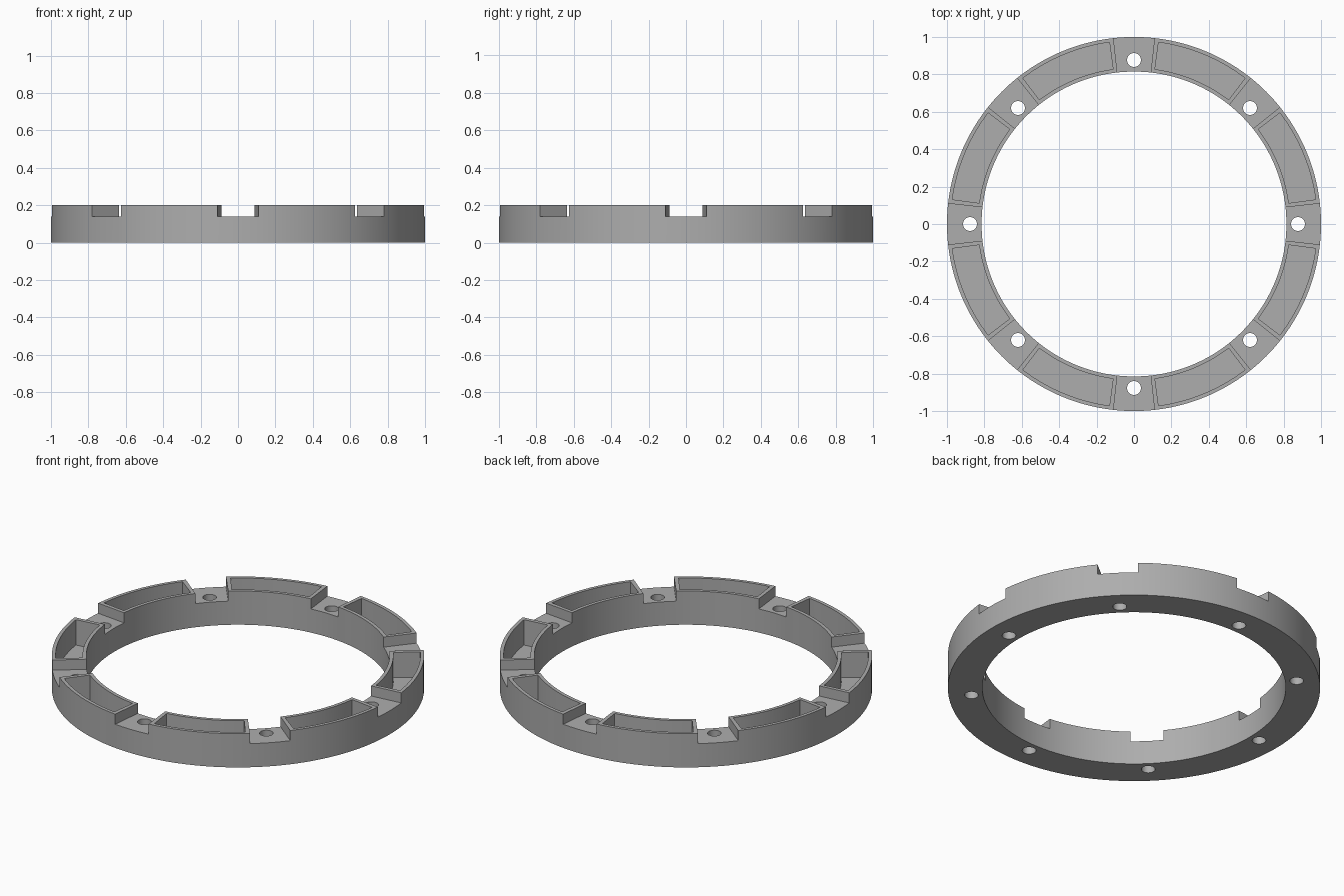
import bpy, bmesh
from math import sin, cos, pi, radians

if "Cube" in bpy.data.objects:
    bpy.data.objects.remove(bpy.data.objects["Cube"], do_unlink=True)

OUTER, INNER, HEIGHT = 1.0, 0.815, 0.2
NOTCH_HALF, NOTCH_FLOOR = radians(6.3), 0.14
POCKET_START, POCKET_FLOOR = radians(7.7), 0.05
HOLE_RADIUS, HOLE_CIRCLE = 0.037, 0.877
COUNT = 8
STEP = 2 * pi / COUNT

grey = bpy.data.materials.new("plain grey")
grey.use_nodes = True
grey.diffuse_color = (0.42, 0.42, 0.42, 1)
grey.node_tree.nodes["Principled BSDF"].inputs["Base Color"].default_value = grey.diffuse_color


def finish(bm, name):
    bmesh.ops.recalc_face_normals(bm, faces=bm.faces)
    mesh = bpy.data.meshes.new(name)
    bm.to_mesh(mesh)
    bm.free()
    mesh.materials.append(grey)
    obj = bpy.data.objects.new(name, mesh)
    bpy.context.collection.objects.link(obj)
    return obj


def arc_block(bm, r0, r1, z0, z1, a0, a1, steps, closed=False):
    """Rectangular section swept about the vertical axis."""
    section = [(r0, z0), (r1, z0), (r1, z1), (r0, z1)]
    rings = []
    for i in range(steps if closed else steps + 1):
        a = a0 + (a1 - a0) * i / steps
        rings.append([bm.verts.new((r * cos(a), r * sin(a), z)) for r, z in section])
    for i in range(steps):
        p, q = rings[i], rings[(i + 1) % len(rings)]
        for k in range(4):
            n = (k + 1) % 4
            bm.faces.new((p[k], p[n], q[n], q[k]))
    if not closed:
        bm.faces.new(rings[0])
        bm.faces.new(rings[-1])


def hole_block(bm, x, y, sides=32):
    """Upright cylinder for one bolt hole."""
    low, high = [[bm.verts.new((x + HOLE_RADIUS * cos(2 * pi * i / sides),
                                y + HOLE_RADIUS * sin(2 * pi * i / sides), z))
                  for i in range(sides)] for z in (-0.1, 0.3)]
    for i in range(sides):
        n = (i + 1) % sides
        bm.faces.new((low[i], low[n], high[n], high[i]))
    bm.faces.new(low)
    bm.faces.new(high)


# Plain ring
bm = bmesh.new()
arc_block(bm, INNER, OUTER, 0, HEIGHT, 0, 2 * pi, 192, closed=True)
ring = finish(bm, "notched_ring")

# Cutters: notches, hollow pockets between them, bolt holes in the notches
notches, pockets, holes = bmesh.new(), bmesh.new(), bmesh.new()
for i in range(COUNT):
    a = i * STEP
    arc_block(notches, 0.7, 1.1, NOTCH_FLOOR, 0.3, a - NOTCH_HALF, a + NOTCH_HALF, 4)
    arc_block(pockets, INNER + 0.02, OUTER - 0.02, POCKET_FLOOR, 0.3,
              a + POCKET_START, a + STEP - POCKET_START, 18)
    hole_block(holes, HOLE_CIRCLE * cos(a), HOLE_CIRCLE * sin(a))

bpy.context.view_layer.objects.active = ring
for bm, name in ((notches, "notch_cutter"), (pockets, "pocket_cutter"), (holes, "hole_cutter")):
    cutter = finish(bm, name)
    cutter.hide_render = True
    mod = ring.modifiers.new(name, "BOOLEAN")
    mod.operation, mod.solver, mod.object = "DIFFERENCE", "EXACT", cutter
    bpy.ops.object.modifier_apply(modifier=mod.name)
    bpy.data.objects.remove(cutter, do_unlink=True)

# Smooth curved walls, sharp edges
bpy.ops.object.select_all(action="DESELECT")
ring.select_set(True)
bpy.ops.object.shade_smooth_by_angle(angle=radians(30))
